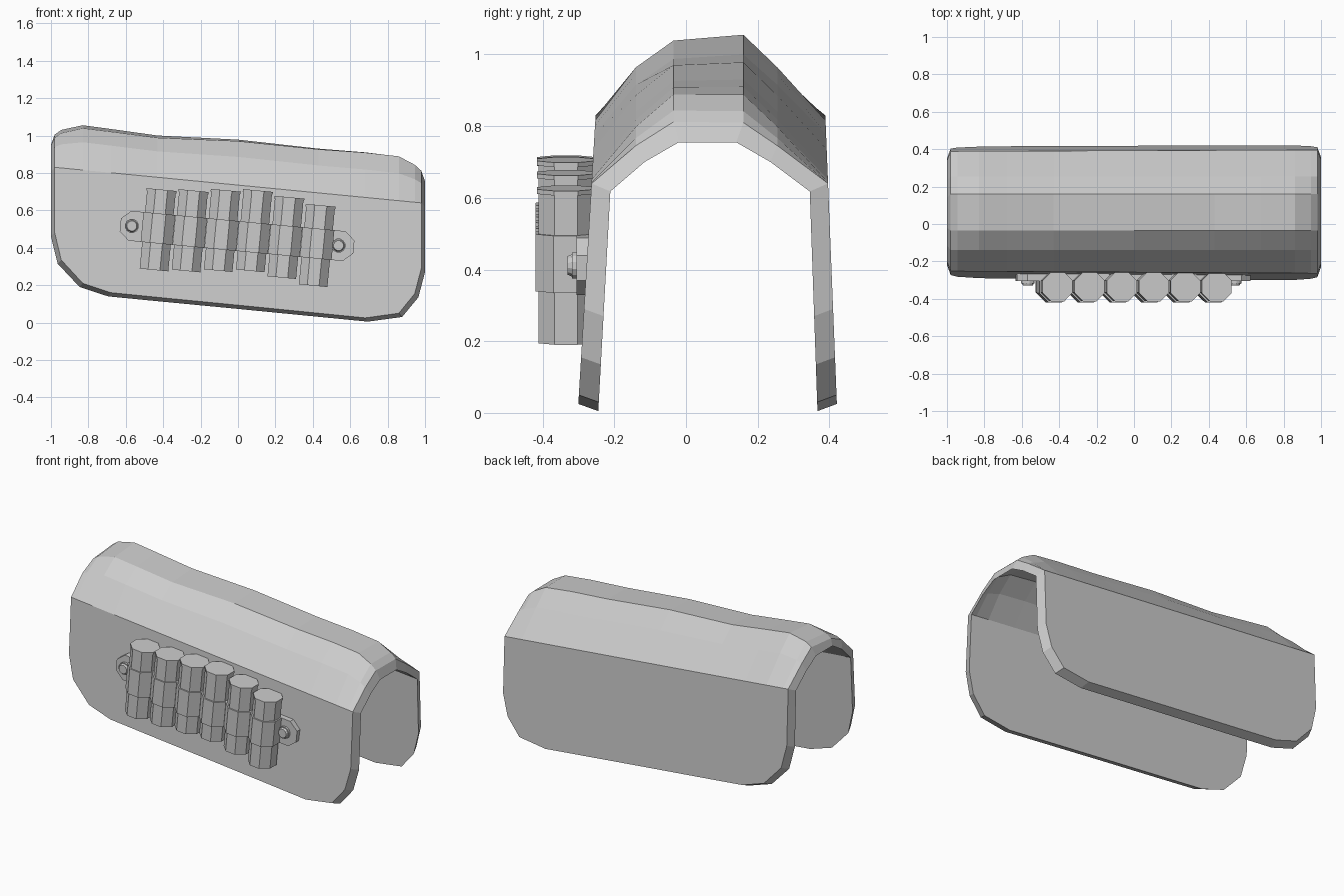
import bpy, bmesh, math
from mathutils import Matrix, Vector

cube = bpy.data.objects.get("Cube")
if cube:
    bpy.data.objects.remove(cube)

grey = bpy.data.materials.new("plain grey")
grey.use_nodes = True
COLOUR = (0.6, 0.6, 0.6, 1)
grey.diffuse_color = COLOUR
grey.node_tree.nodes["Principled BSDF"].inputs["Base Color"].default_value = COLOUR

TILT = math.atan(0.095)  # the whole piece slopes down towards +x


def add_object(name, bm):
    bmesh.ops.recalc_face_normals(bm, faces=bm.faces)
    mesh = bpy.data.meshes.new(name)
    bm.to_mesh(mesh)
    bm.free()
    mesh.materials.append(grey)
    obj = bpy.data.objects.new(name, mesh)
    bpy.context.collection.objects.link(obj)
    return obj


# Curved armour shell: sections lofted along x, as (x, bottom, ridge)
STATIONS = [
    (-0.98, 0.48, 1.005), (-0.945, 0.335, 1.03), (-0.83, 0.21, 1.055),
    (-0.68, 0.16, 1.035), (-0.43, 0.135, 1.0), (0, 0.093, 0.978),
    (0.43, 0.05, 0.93), (0.68, 0.025, 0.91), (0.86, 0.05, 0.888),
    (0.945, 0.155, 0.842), (0.98, 0.29, 0.81),
]


def section(x, bottom, ridge):
    fold = 0.735 - 0.097 * x
    mid = fold + 0.62 * (ridge - fold)
    front = ridge - 0.008 + 0.01 * x
    outer = [(-0.302 + 0.06 * bottom, bottom), (-0.302 + 0.06 * fold, fold),
             (-0.14, mid), (-0.035, front), (0.16, ridge), (0.255, mid),
             (0.422 - 0.04 * fold, fold), (0.422 - 0.04 * bottom, bottom)]
    low, bend = bottom - 0.02, fold - 0.022
    inner = [(-0.245 + 0.055 * low, low), (-0.245 + 0.055 * bend, bend),
             (-0.115, mid - 0.045), (-0.02, ridge - 0.055), (0.14, ridge - 0.055),
             (0.235, mid - 0.045), (0.367 - 0.035 * bend, bend), (0.367 - 0.035 * low, low)]
    return ([(x, y, z) for y, z in outer]
            + [(x / 0.98, y, z) for y, z in reversed(inner)])


bm = bmesh.new()
rings = [[bm.verts.new(p) for p in section(*s)] for s in STATIONS]
for a, b in zip(rings, rings[1:]):
    for i in range(16):
        j = (i + 1) % 16
        bm.faces.new((a[i], a[j], b[j], b[i]))
for ring in (rings[0], rings[-1]):
    for i in range(7):
        bm.faces.new((ring[i], ring[i + 1], ring[14 - i], ring[15 - i]))
add_object("armour_shell", bm)


def along_strip(u, y, w=0):
    """Point on the sloping holder strip: u along it, w across it."""
    c, s = math.cos(TILT), math.sin(TILT)
    return Vector((u * c + w * s - 0.005, y, 0.463 - u * s + w * c))


# Mounting strip with chamfered tabs at both ends
half = [(0.50, 0.08), (0.575, 0.08), (0.627, 0.035)]
outline = half + [(u, -w) for u, w in reversed(half)]
outline += [(-u, -w) for u, w in outline]
bm = bmesh.new()
face = bm.faces.new([bm.verts.new(along_strip(u, -0.305, w)) for u, w in outline])
extruded = bmesh.ops.extrude_face_region(bm, geom=[face])["geom"]
bmesh.ops.translate(bm, vec=(0, 0.045, 0),
                    verts=[v for v in extruded if isinstance(v, bmesh.types.BMVert)])
add_object("mounting_strip", bm)


def add_prism(bm, centre, radius, height, sides, rotation, top_radius=None):
    spin = Matrix.Rotation(math.pi / sides, 4, "Z")
    bmesh.ops.create_cone(
        bm, cap_ends=True, segments=sides, radius1=radius,
        radius2=top_radius or radius, depth=height,
        matrix=Matrix.Translation(centre) @ rotation @ spin)


# Six cartridges, each held by a loop on the strip
upright = Matrix.Rotation(TILT, 4, "Y")
LIFTS = [-0.008, 0.003, 0.021, 0.036, 0.016, -0.011]
for i, lift in enumerate(LIFTS):
    u = -0.425 + 0.171 * i
    bm = bmesh.new()
    add_prism(bm, along_strip(u, -0.335, lift), 0.083, 0.43, 8, upright)
    add_prism(bm, along_strip(u, -0.335, lift + 0.21), 0.087, 0.013, 8, upright)
    add_object(f"cartridge_{i + 1}", bm)
    bm = bmesh.new()
    add_prism(bm, along_strip(u, -0.335), 0.092, 0.16, 8, upright)
    add_object(f"cartridge_loop_{i + 1}", bm)

# Bolts on the tabs
facing = Matrix.Rotation(math.pi / 2, 4, "X")
for side, u in (("right", -0.565), ("left", 0.545)):
    bm = bmesh.new()
    add_prism(bm, along_strip(u, -0.308), 0.038, 0.02, 12, facing)
    add_prism(bm, along_strip(u, -0.322), 0.034, 0.016, 12, facing, 0.027)
    add_object(f"bolt_{side}", bm)
